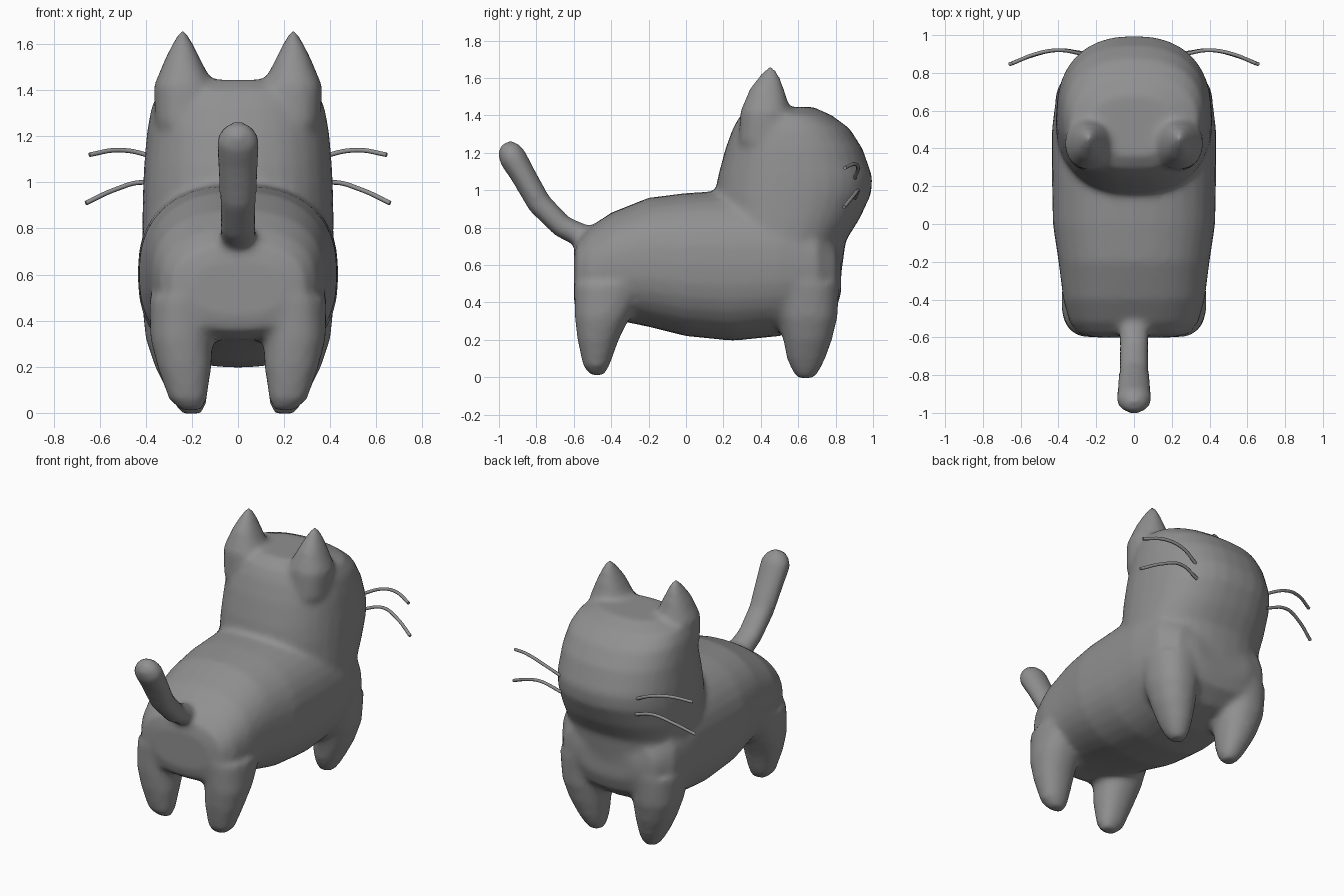
import bpy, bmesh
from math import sin, cos, pi, atan2
from mathutils import Vector

cube = bpy.data.objects.get("Cube")
if cube:
    bpy.data.objects.remove(cube, do_unlink=True)

grey = bpy.data.materials.new("plain grey")
grey.use_nodes = True
grey.diffuse_color = (0.28, 0.28, 0.28, 1)
grey.node_tree.nodes["Principled BSDF"].inputs["Base Color"].default_value = grey.diffuse_color


def ring(center, u, v, power=2.0, n=32):
    """Superellipse ring spanned by the half axes u and v."""
    pts = []
    for i in range(n):
        c, s = cos(2 * pi * i / n), sin(2 * pi * i / n)
        fc = abs(c) ** (2 / power) * (1 if c > 0 else -1)
        fs = abs(s) ** (2 / power) * (1 if s > 0 else -1)
        pts.append(Vector(center) + Vector(u) * fc + Vector(v) * fs)
    return pts


def loft(bm, rings):
    """Closed skin through a list of rings."""
    rows = [[bm.verts.new(p) for p in r] for r in rings]
    for a, b in zip(rows, rows[1:]):
        for i in range(len(a)):
            j = (i + 1) % len(a)
            bm.faces.new((a[i], a[j], b[j], b[i]))
    bm.faces.new(rows[0][::-1])
    bm.faces.new(rows[-1])


def upright(bm, rows, side=1, power=2.2):
    """Loft along z from rows of (z, x min, x max, y min, y max)."""
    loft(bm, [ring((side * (x0 + x1) / 2, (y0 + y1) / 2, z),
                   ((x1 - x0) / 2, 0, 0), (0, (y1 - y0) / 2, 0), power)
              for z, x0, x1, y0, y1 in rows])


bm = bmesh.new()

# Torso, lofted along y: y, z min, z max, half width
torso = [(-.60, .42, .66, .20), (-.585, .36, .73, .29), (-.52, .32, .80, .34),
         (-.4, .31, .88, .375), (-.2, .27, .96, .40), (0, .22, .985, .43),
         (.25, .195, 1.0, .435), (.5, .22, 1.0, .435), (.7, .28, .9, .41),
         (.8, .36, .75, .33), (.83, .45, .65, .2)]
loft(bm, [ring((0, y, (a + b) / 2), (w, 0, 0), (0, 0, (b - a) / 2), 2.4)
          for y, a, b, w in torso])

# Neck and head, lofted along z: z, y back, y front, half width
head = [(.35, .42, .78, .33), (.55, .24, .83, .41), (.73, .18, .855, .415),
        (.85, .16, .93, .415), (.98, .155, .99, .412), (1.07, .17, .997, .408),
        (1.22, .21, .945, .395), (1.33, .25, .875, .375), (1.40, .29, .78, .34),
        (1.445, .36, .68, .22)]
upright(bm, [(z, -w, w, a, b) for z, a, b, w in head], power=2.35)

# Legs and ears, mirrored
hind_leg = [(.01, .155, .25, -.51, -.44), (.06, .135, .30, -.55, -.41),
            (.2, .115, .35, -.58, -.36), (.32, .11, .38, -.595, -.30),
            (.5, .10, .385, -.6, -.2)]
front_leg = [(-.005, .16, .24, .60, .68), (.03, .14, .27, .57, .71),
             (.1, .13, .31, .54, .745), (.2, .12, .36, .52, .78),
             (.32, .11, .40, .49, .81), (.5, .08, .42, .45, .82)]
ear = [(1.25, .11, .36, .28, .58), (1.42, .105, .365, .29, .56),
       (1.54, .165, .315, .34, .525), (1.61, .20, .28, .39, .50),
       (1.66, .23, .25, .44, .47)]
for side in (1, -1):
    for rows in (hind_leg, front_leg, ear):
        upright(bm, rows, side)

# Tail, lofted along a curve: y, z, half width, half thickness
tail = [(-.42, .70, .08, .07), (-.53, .745, .08, .065), (-.66, .805, .078, .062),
        (-.785, .93, .08, .066), (-.87, 1.08, .088, .068), (-.93, 1.18, .094, .075),
        (-.95, 1.225, .075, .06), (-.962, 1.255, .035, .03)]
rings = []
for i, (y, z, w, t) in enumerate(tail):
    a, b = tail[max(i - 1, 0)], tail[min(i + 1, len(tail) - 1)]
    ang = atan2(b[1] - a[1], b[0] - a[0])
    rings.append(ring((0, y, z), (w, 0, 0), (0, -sin(ang) * t, cos(ang) * t)))
loft(bm, rings)

bmesh.ops.recalc_face_normals(bm, faces=bm.faces)
mesh = bpy.data.meshes.new("cat_body")
bm.to_mesh(mesh)
bm.free()
mesh.materials.append(grey)
body = bpy.data.objects.new("cat_body", mesh)
bpy.context.collection.objects.link(body)

# Fuse the parts into one soft skin
fuse = body.modifiers.new("fuse", "REMESH")
fuse.mode = "VOXEL"
fuse.voxel_size = 0.02
fuse.use_smooth_shade = True
soften = body.modifiers.new("soften", "SMOOTH")
soften.factor = 0.5
soften.iterations = 7

# Whiskers
whiskers = {"upper": [(.27, .90, 1.06), (.40, .92, 1.12), (.52, .90, 1.14), (.645, .85, 1.12)],
            "lower": [(.27, .905, .96), (.41, .92, 1.0), (.53, .895, .97), (.66, .845, .91)]}
for label, side in (("left", 1), ("right", -1)):
    for level, path in whiskers.items():
        name = f"{label}_{level}_whisker"
        curve = bpy.data.curves.new(name, "CURVE")
        curve.dimensions = "3D"
        curve.bevel_depth = 0.01
        curve.bevel_resolution = 2
        curve.resolution_u = 6
        curve.use_fill_caps = True
        spline = curve.splines.new("BEZIER")
        spline.bezier_points.add(len(path) - 1)
        for point, (x, y, z) in zip(spline.bezier_points, path):
            point.co = (side * x, y, z)
            point.handle_left_type = point.handle_right_type = "AUTO"
        curve.materials.append(grey)
        bpy.context.collection.objects.link(bpy.data.objects.new(name, curve))
